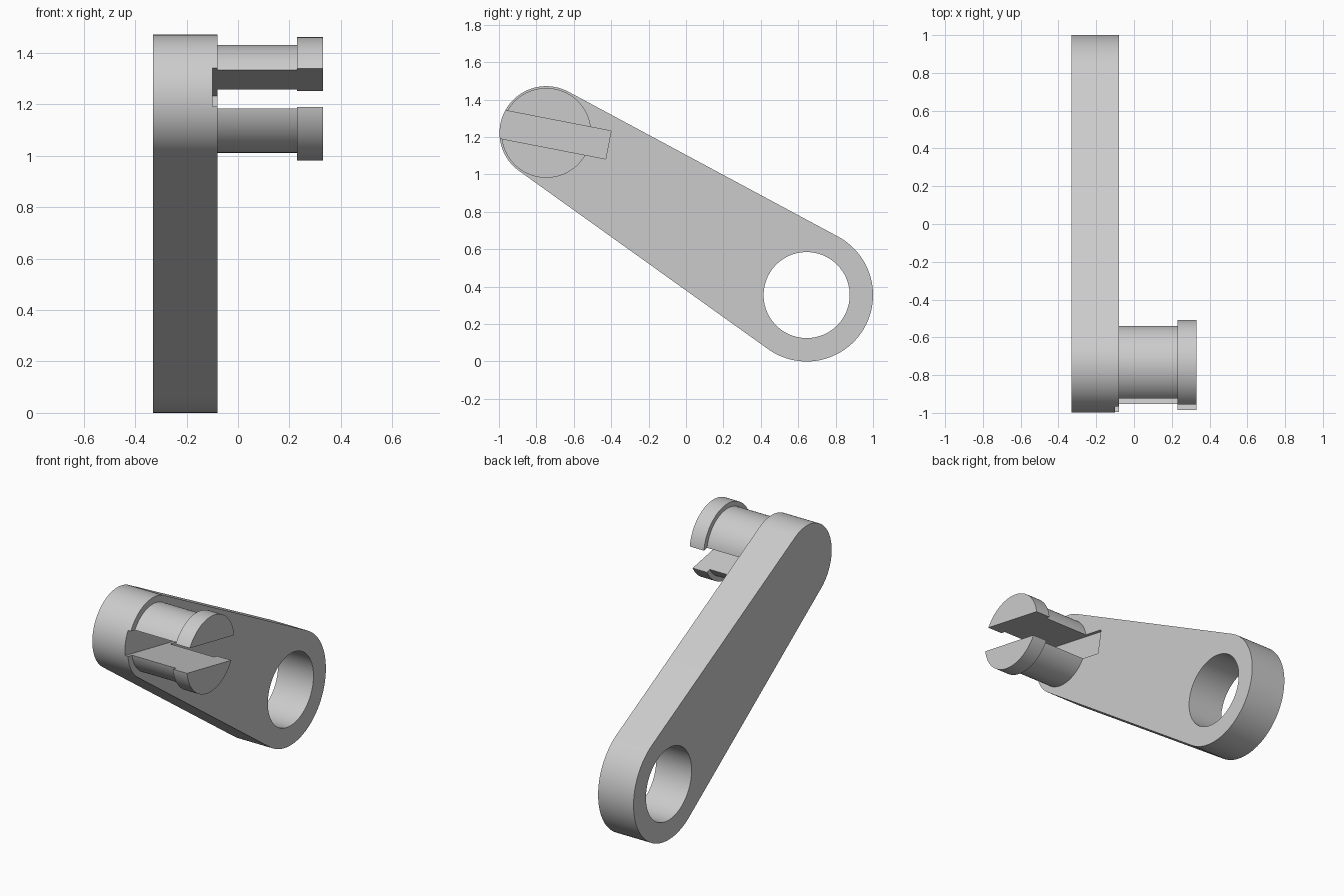
import bpy, bmesh
from math import sin, cos, pi, atan2, asin, hypot, radians

old = bpy.data.objects.get("Cube")
if old:
    bpy.data.objects.remove(old)

grey = bpy.data.materials.new("light grey")
grey.use_nodes = True
colour = (0.6, 0.6, 0.6, 1)
grey.diffuse_color = colour
grey.node_tree.nodes["Principled BSDF"].inputs["Base Color"].default_value = colour

# Pivot centres (y, z) and radii
PIN, PIN_END_R = (-0.747, 1.222), 0.25
HUB, HUB_R, BORE_R = (0.645, 0.355), 0.355, 0.23
ARM_X0, ARM_X1 = -0.33, -0.08


def arc(centre, radius, start, end, steps):
    angles = [start + (end - start) * i / steps for i in range(steps + 1)]
    return [(centre[0] + radius * cos(a), centre[1] + radius * sin(a)) for a in angles]


def circle(centre, radius, steps=96):
    return arc(centre, radius, 0, 2 * pi, steps)[:-1]


def loft(name, sections):
    """Capped solid through (x, outline) sections stacked along x."""
    bm = bmesh.new()
    rings = [[bm.verts.new((x, y, z)) for y, z in outline] for x, outline in sections]
    for a, b in zip(rings, rings[1:]):
        for i in range(len(a)):
            j = (i + 1) % len(a)
            bm.faces.new((a[i], a[j], b[j], b[i]))
    bm.faces.new(rings[0][::-1])
    bm.faces.new(rings[-1])
    bmesh.ops.recalc_face_normals(bm, faces=bm.faces)
    mesh = bpy.data.meshes.new(name)
    bm.to_mesh(mesh)
    bm.free()
    mesh.materials.append(grey)
    obj = bpy.data.objects.new(name, mesh)
    bpy.context.collection.objects.link(obj)
    return obj


def activate(obj):
    bpy.ops.object.select_all(action='DESELECT')
    obj.select_set(True)
    bpy.context.view_layer.objects.active = obj


def cut(obj, cutter):
    activate(obj)
    mod = obj.modifiers.new("cut", 'BOOLEAN')
    mod.operation, mod.solver, mod.object = 'DIFFERENCE', 'EXACT', cutter
    bpy.ops.object.modifier_apply(modifier=mod.name)


# Tapered arm: two end arcs joined by their common tangents
dy, dz = HUB[0] - PIN[0], HUB[1] - PIN[1]
axis = atan2(dz, dy)
spread = pi / 2 + asin((HUB_R - PIN_END_R) / hypot(dy, dz))
outline = (arc(HUB, HUB_R, axis - spread, axis + spread, 64)
           + arc(PIN, PIN_END_R, axis + spread, axis + 2 * pi - spread, 48))
arm = loft("arm", [(ARM_X0, outline), (ARM_X1, outline)])

# Snap pin with a wider head
shaft, head = circle(PIN, 0.21), circle(PIN, 0.24)
pin = loft("split_pin", [(ARM_X1 - 0.01, shaft), (0.23, shaft), (0.23, head), (0.33, head)])

# Bore through the large end
bore_outline = circle(HUB, BORE_R)
bore = loft("bore_cutter", [(ARM_X0 - 0.1, bore_outline), (ARM_X1 + 0.1, bore_outline)])
cut(arm, bore)

# Tilted slot splitting the pin and grooving the arm face
tilt = radians(-11)
corners = [(-0.5, -0.076), (0.338, -0.076), (0.338, 0.076), (-0.5, 0.076)]
slot_outline = [(PIN[0] + u * cos(tilt) - v * sin(tilt),
                 PIN[1] + u * sin(tilt) + v * cos(tilt)) for u, v in corners]
slot = loft("slot_cutter", [(-0.1, slot_outline), (0.5, slot_outline)])
for part in (arm, pin):
    cut(part, slot)

for cutter in (bore, slot):
    bpy.data.objects.remove(cutter)

for part in (arm, pin):
    activate(part)
    bpy.ops.object.shade_smooth_by_angle(angle=radians(30))
